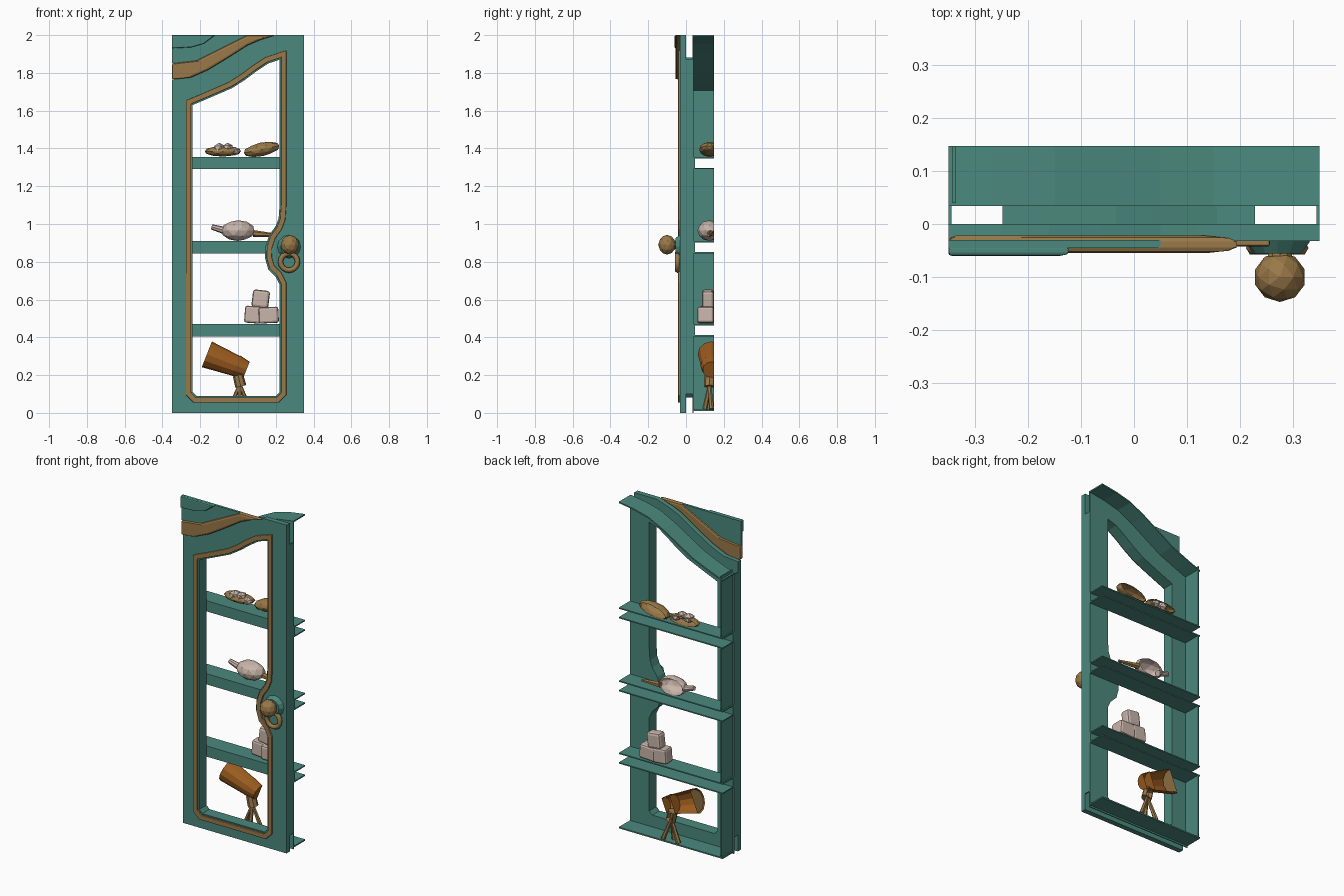
import bpy, bmesh, math
from mathutils import Vector, Matrix

cube = bpy.data.objects.get("Cube")
if cube:
    bpy.data.objects.remove(cube, do_unlink=True)


def material(name, rgb):
    m = bpy.data.materials.new(name)
    m.use_nodes = True
    m.diffuse_color = (*rgb, 1)
    bsdf = next(n for n in m.node_tree.nodes if n.type == 'BSDF_PRINCIPLED')
    bsdf.inputs["Base Color"].default_value = (*rgb, 1)
    return m


TEAL = material("teal paint", (0.07, 0.25, 0.205))
GOLD = material("old gold", (0.32, 0.19, 0.065))
CREAM = material("pale clay", (0.58, 0.46, 0.40))
ORANGE = material("orange leather", (0.34, 0.11, 0.014))
BACK = 0.147      # rear limit of the cabinet
HALF = 0.35       # half width
REAR = 0.04       # rear plane of the door


def finish(name, bm, mat, bevel=0, smooth=False):
    me = bpy.data.meshes.new(name)
    bm.to_mesh(me)
    bm.free()
    me.materials.append(mat)
    ob = bpy.data.objects.new(name, me)
    bpy.context.collection.objects.link(ob)
    for p in me.polygons:
        p.use_smooth = smooth
    if bevel:
        mod = ob.modifiers.new("Bevel", 'BEVEL')
        mod.width, mod.segments, mod.limit_method = bevel, 2, 'ANGLE'
    return ob


def plate(name, loops, y0, y1, mat, bevel=0):
    """Flat board in the x-z plane; loops after the first are holes."""
    cu = bpy.data.curves.new(name, 'CURVE')
    cu.dimensions, cu.fill_mode, cu.extrude = '2D', 'BOTH', (y1 - y0) / 2
    for pts in loops:
        sp = cu.splines.new('POLY')
        sp.points.add(len(pts) - 1)
        for p, (x, z) in zip(sp.points, pts):
            p.co = (x, z, 0, 1)
        sp.use_cyclic_u = True
    tmp = bpy.data.objects.new(name + " helper", cu)
    bpy.context.collection.objects.link(tmp)
    dg = bpy.context.evaluated_depsgraph_get()
    me = bpy.data.meshes.new_from_object(tmp.evaluated_get(dg))
    bm = bmesh.new()
    bm.from_mesh(me)
    bpy.data.objects.remove(tmp, do_unlink=True)
    bpy.data.meshes.remove(me)
    bmesh.ops.remove_doubles(bm, verts=bm.verts, dist=0.0001)
    bm.transform(Matrix.Translation((0, (y0 + y1) / 2, 0)) @ Matrix.Rotation(math.pi / 2, 4, 'X'))
    bmesh.ops.recalc_face_normals(bm, faces=bm.faces)
    return finish(name, bm, mat, bevel)


def box(name, x0, x1, y0, y1, z0, z1, mat, bevel=0, turn=0):
    bm = bmesh.new()
    bmesh.ops.create_cube(bm, size=1)
    bm.transform(Matrix.Translation(((x0 + x1) / 2, (y0 + y1) / 2, (z0 + z1) / 2))
                 @ Matrix.Rotation(turn, 4, 'Y') @ Matrix.Diagonal((x1 - x0, y1 - y0, z1 - z0, 1)))
    return finish(name, bm, mat, bevel)


def trim_back(bm):
    bmesh.ops.bisect_plane(bm, geom=bm.verts[:] + bm.edges[:] + bm.faces[:],
                           plane_co=(0, BACK, 0), plane_no=(0, 1, 0), clear_outer=True)


def blob(name, centre, size, mat, tilt=0, detail=2):
    bm = bmesh.new()
    bmesh.ops.create_icosphere(bm, subdivisions=detail, radius=1)
    bm.transform(Matrix.Translation(centre) @ Matrix.Rotation(tilt, 4, 'Y') @ Matrix.Diagonal((*size, 1)))
    trim_back(bm)
    return finish(name, bm, mat)


def rod(name, a, b, ra, rb, mat, sides=10, caps=True):
    a, b = Vector(a), Vector(b)
    bm = bmesh.new()
    bmesh.ops.create_cone(bm, cap_ends=caps, segments=sides, radius1=ra, radius2=rb, depth=(b - a).length)
    bm.transform(Matrix.Translation((a + b) / 2) @ (b - a).to_track_quat('Z', 'Y').to_matrix().to_4x4())
    trim_back(bm)
    return finish(name, bm, mat)


def ring(name, centre, major, minor, mat, steps=16, sides=6):
    bm = bmesh.new()
    grid = []
    for i in range(steps):
        t = math.tau * i / steps
        grid.append([bm.verts.new((centre[0] + (major + minor * math.cos(s)) * math.cos(t),
                                   centre[1] + minor * math.sin(s),
                                   centre[2] + (major + minor * math.cos(s)) * math.sin(t)))
                     for s in (math.tau * j / sides for j in range(sides))])
    for i in range(steps):
        a, b = grid[i], grid[(i + 1) % steps]
        for j in range(sides):
            k = (j + 1) % sides
            bm.faces.new((a[j], a[k], b[k], b[j]))
    bmesh.ops.recalc_face_normals(bm, faces=bm.faces)
    return finish(name, bm, mat, smooth=True)


def grow(pts, d):
    """Offset a counter-clockwise outline outward."""
    out = []
    for i, p in enumerate(pts):
        p, q, r = Vector(p), Vector(pts[i - 1]), Vector(pts[(i + 1) % len(pts)])
        e, f = (p - q).normalized(), (r - p).normalized()
        n = Vector((e.y + f.y, -e.x - f.x)).normalized()
        out.append(tuple(p + n * d / max(0.5, n.dot(Vector((e.y, -e.x))))))
    return out


# Door opening: straight stile, bulge around the knob, sloping arch
opening = [(-.22, .09), (.2, .09), (.22, .11), (.22, .68), (.2, .72), (.16, .76), (.143, .82),
           (.145, .88), (.165, .94), (.2, .99), (.215, 1.03), (.22, 1.1), (.22, 1.87),
           (.16, 1.85), (.1, 1.81), (.04, 1.765), (-.03, 1.72), (-.11, 1.685),
           (-.18, 1.655), (-.24, 1.63), (-.24, .11)]
crown_low = [(-HALF, 1.765), (-.25, 1.775), (-.16, 1.815), (-.06, 1.875), (.05, 1.945), (.12, 1.975), (.2, 2)]
crown_high = [(-HALF, 1.85), (-.22, 1.865), (-.13, 1.91), (-.04, 1.955), (.05, 2)]
roof = [(-HALF, 1.71), (-.27, 1.74), (-.15, 1.79), (-.05, 1.85), (.05, 1.91), (.15, 1.96), (.25, 1.985), (HALF, 2)]
base = [(-HALF, 0), (HALF, 0)]

# Hollow door: front board, rear board, opening jamb and outer edges
plate("door_front", [base + [(HALF, 2)] + crown_low[::-1], grow(opening, .004)], -.032, 0, TEAL, .006)
plate("door_back", [base + roof[::-1], grow(opening, .004)], REAR - .006, REAR, TEAL)
plate("door_jamb", [grow(opening, .008), opening], -.03, REAR, TEAL)
plate("door_gold_trim", [grow(opening, .036), grow(opening, .008)], -.042, -.028, GOLD, .004)
for name, x, top in (("door_edge_left", HALF - .006, 1.87), ("door_edge_right", -HALF, 1.7)):
    box(name, x, x + .006, -.005, REAR, .1, top, TEAL)

# Crown moulding
plate("crown_gold_band", [crown_low + crown_high[::-1]], -.055, -.022, GOLD, .011)
plate("crown_field", [crown_high + [(-HALF, 2)]], -.045, -.03, TEAL)
plate("crown_scroll", [[(-HALF, 1.93), (-.25, 1.935), (-.18, 1.955), (-.12, 2), (-HALF, 2)]],
      -.06, -.04, TEAL, .006)

# Cabinet behind the door: roof, floor, hollow shelves, right side panels
plate("cabinet_roof", [roof + [(x, z - .008) for x, z in roof[::-1]]], REAR, BACK, TEAL)
box("cabinet_floor", -HALF, HALF, REAR, BACK, .01, .018, TEAL)
shelves = [(.405, .47), (.845, .91), (1.29, 1.355)]
for i, (low, high) in enumerate(shelves, 1):
    box(f"shelf_{i}_top", -HALF, HALF, REAR, BACK, high - .007, high, TEAL)
    box(f"shelf_{i}_bottom", -HALF, HALF, REAR, BACK, low, low + .007, TEAL)
    box(f"shelf_{i}_front", -HALF, HALF, REAR, REAR + .008, low, high, TEAL)
levels = [.01] + [z for pair in shelves for z in pair] + [1.73]
for i in range(0, len(levels), 2):
    box(f"side_panel_{i // 2 + 1}", -.342, -.335, REAR, BACK, levels[i], levels[i + 1], TEAL)

# Knob with its rosette and hanging ring
rod("knob_rosette", (.27, -.028, .88), (.27, -.056, .88), .065, .045, TEAL, 12)
rod("knob_neck", (.275, -.05, .89), (.275, -.07, .89), .022, .026, GOLD)
blob("knob", (.275, -.1, .89), (.049, .047, .052), GOLD)
ring("knob_ring", (.27, -.045, .8), .045, .014, GOLD)

# Top shelf: bowl of lumps and a leaning basket
blob("bowl", (-.08, .13, 1.385), (.1, .05, .028), GOLD)
for i, (x, z, r) in enumerate([(-.1, 1.4, .035), (-.055, 1.405, .03), (-.015, 1.385, .027)], 1):
    blob(f"bowl_lump_{i}", (x, .115, z), (r, r, r * .85), CREAM, detail=1)
blob("basket", (.125, .125, 1.395), (.1, .055, .036), GOLD, -.2)

# Middle shelf: pot with handle and a spoon
blob("pot", (0, .125, .965), (.09, .065, .055), CREAM)
rod("pot_handle", (-.07, .12, .965), (-.14, .12, .985), .02, .014, CREAM, 8)
rod("spoon", (.08, .13, .95), (.21, .12, .94), .018, .008, GOLD, 6)

# Lower shelf: stacked blocks
box("block_left", .035, .125, .075, BACK, .475, .565, CREAM, .012, .08)
box("block_right", .11, .215, .06, BACK, .475, .56, CREAM, .012, -.05)
box("block_top", .075, .165, .085, BACK, .555, .65, CREAM, .015, .12)

# Bottom: spyglass on a tripod
rod("spyglass_tube", (-.165, .135, .31), (.0, .135, .245), .073, .055, ORANGE, 12, False)
rod("spyglass_eyepiece", (-.01, .135, .25), (.045, .135, .228), .058, .046, ORANGE, 12)
rod("spyglass_lens", (-.16, .135, .308), (-.155, .135, .306), .066, .066, GOLD, 12)
rod("tripod_head", (0, .125, .2), (.015, .125, .14), .028, .03, GOLD, 8)
for i, (x, y) in enumerate([(-.045, .135), (.06, .135), (.01, .1)], 1):
    rod(f"tripod_leg_{i}", (.01, .125, .15), (x, y, .02), .009, .014, GOLD, 6)
